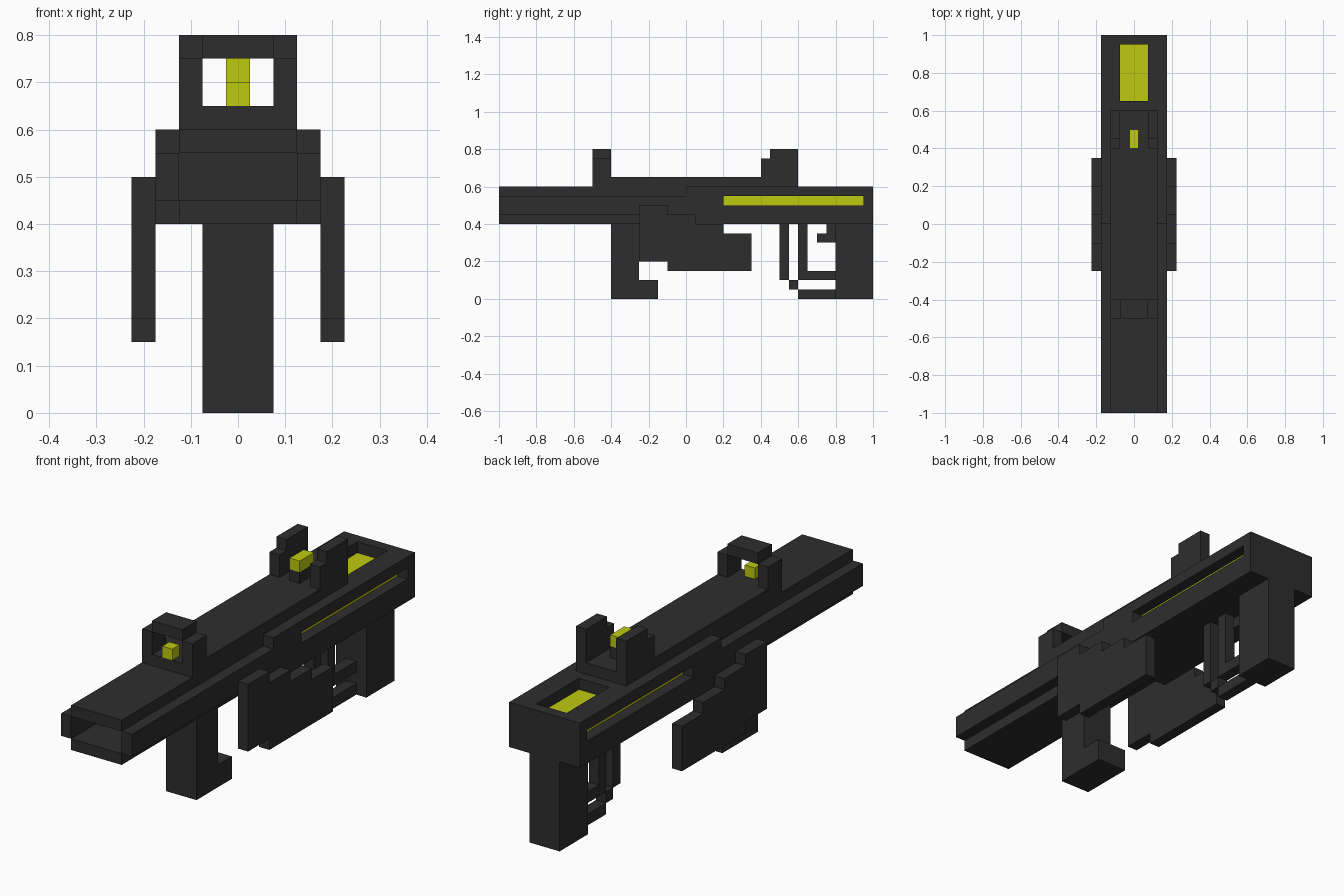
import bpy, bmesh

if "Cube" in bpy.data.objects:
    bpy.data.objects.remove(bpy.data.objects["Cube"])


def material(name, rgb):
    m = bpy.data.materials.new(name)
    m.diffuse_color = (*rgb, 1)
    m.use_nodes = True
    m.node_tree.nodes["Principled BSDF"].inputs["Base Color"].default_value = m.diffuse_color
    return m


BLACK = material("matte_black", (0.027, 0.027, 0.027))
YELLOW = material("acid_yellow", (0.515, 0.59, 0.005))


def finish(name, bm, mat):
    bmesh.ops.recalc_face_normals(bm, faces=bm.faces[:])
    me = bpy.data.meshes.new(name)
    bm.to_mesh(me)
    bm.free()
    ob = bpy.data.objects.new(name, me)
    bpy.context.collection.objects.link(ob)
    me.materials.append(mat)
    return ob


def boxes(name, specs, mat=BLACK):
    """Each spec is (x0, x1, y0, y1, z0, z1)."""
    bm = bmesh.new()
    for x0, x1, y0, y1, z0, z1 in specs:
        vs = bmesh.ops.create_cube(bm, size=1)["verts"]
        for v in vs:
            v.co = ((x0 + x1) / 2 + v.co.x * (x1 - x0),
                    (y0 + y1) / 2 + v.co.y * (y1 - y0),
                    (z0 + z1) / 2 + v.co.z * (z1 - z0))
    return finish(name, bm, mat)


def prism(name, yz, x0, x1, mat=BLACK):
    """Side profile (y, z) extruded from x0 to x1."""
    bm = bmesh.new()
    f = bm.faces.new([bm.verts.new((x0, y, z)) for y, z in yz])
    new = bmesh.ops.extrude_face_region(bm, geom=[f])["geom"]
    for v in new:
        if isinstance(v, bmesh.types.BMVert):
            v.co.x = x1
    return finish(name, bm, mat)


# receiver with side slots and a top well, their floors coloured yellow
receiver = boxes("receiver", [(-.175, .175, 0, 1, .4, .6)])
receiver.data.materials.append(YELLOW)
cutter = boxes("slot_cutter", [(.125, .3, .2, .95, .5, .55),
                               (-.3, -.125, .2, .95, .5, .55),
                               (-.075, .075, .65, .95, .55, .7)])
cutter.hide_render = True
mod = receiver.modifiers.new("slots", 'BOOLEAN')
mod.operation = 'DIFFERENCE'
mod.solver = 'EXACT'
mod.object = cutter
bpy.context.view_layer.objects.active = receiver
bpy.ops.object.modifier_apply(modifier=mod.name)
bpy.data.objects.remove(cutter)
for p in receiver.data.polygons:
    side = abs(abs(p.center.x) - .125) < .001 and abs(p.normal.x) > .9
    well = abs(p.center.z - .55) < .001 and p.normal.z > .9
    p.material_index = int(side or well)

# hollow barrel shroud made of four plates
boxes("barrel_top", [(-.125, .125, -1, 0, .55, .6)])
boxes("barrel_bottom", [(-.125, .125, -1, 0, .4, .45)])
boxes("barrel_rails", [(-.175, -.125, -1, 0, .45, .55),
                       (.125, .175, -1, 0, .45, .55)])

# raised top rail
boxes("top_rail", [(-.125, .125, -.5, .6, .6, .65)])

# paired parts: sight posts and stepped side plates
rear_post = [(.4, .65), (.6, .65), (.6, .8), (.45, .8), (.45, .75), (.4, .75)]
side_plate = [(-.25, .2), (-.1, .2), (-.1, .15), (.35, .15), (.35, .35), (.2, .35),
              (.2, .4), (.05, .4), (.05, .45), (-.1, .45), (-.1, .5), (-.25, .5)]
for s, side in ((-1, "left"), (1, "right")):
    prism("rear_sight_post_" + side, rear_post, s * .075, s * .125)
    prism("side_plate_" + side, side_plate, s * .175, s * .225)
    x0, x1 = sorted((s * .075, s * .125))
    boxes("front_sight_post_" + side, [(x0, x1, -.5, -.4, .65, .75)])

# sight details
boxes("front_sight_bridge", [(-.075, .075, -.5, -.4, .75, .8)])
boxes("front_sight_bead", [(-.025, .025, -.5, -.45, .65, .7)], YELLOW)
boxes("rear_sight_stem", [(-.025, .025, .4, .5, .65, .7)])
boxes("rear_sight_bead", [(-.025, .025, .4, .5, .7, .75)], YELLOW)

# grips
prism("front_grip", [(-.4, 0), (-.15, 0), (-.15, .1), (-.25, .1), (-.25, .4), (-.4, .4)],
      -.075, .075)
boxes("rear_grip", [(-.075, .075, .8, 1, 0, .4)])

# trigger and its double guard
prism("trigger", [(.7, .3), (.8, .3), (.8, .4), (.75, .4), (.75, .35), (.7, .35)],
      -.025, .025)
prism("inner_guard", [(.6, .1), (.8, .1), (.8, .15), (.65, .15), (.65, .4), (.6, .4)],
      -.025, .025)
boxes("outer_guard", [(-.025, .025, .5, .55, .1, .4),
                      (-.025, .025, .55, .6, .05, .1),
                      (-.025, .025, .6, .8, 0, .05)])
